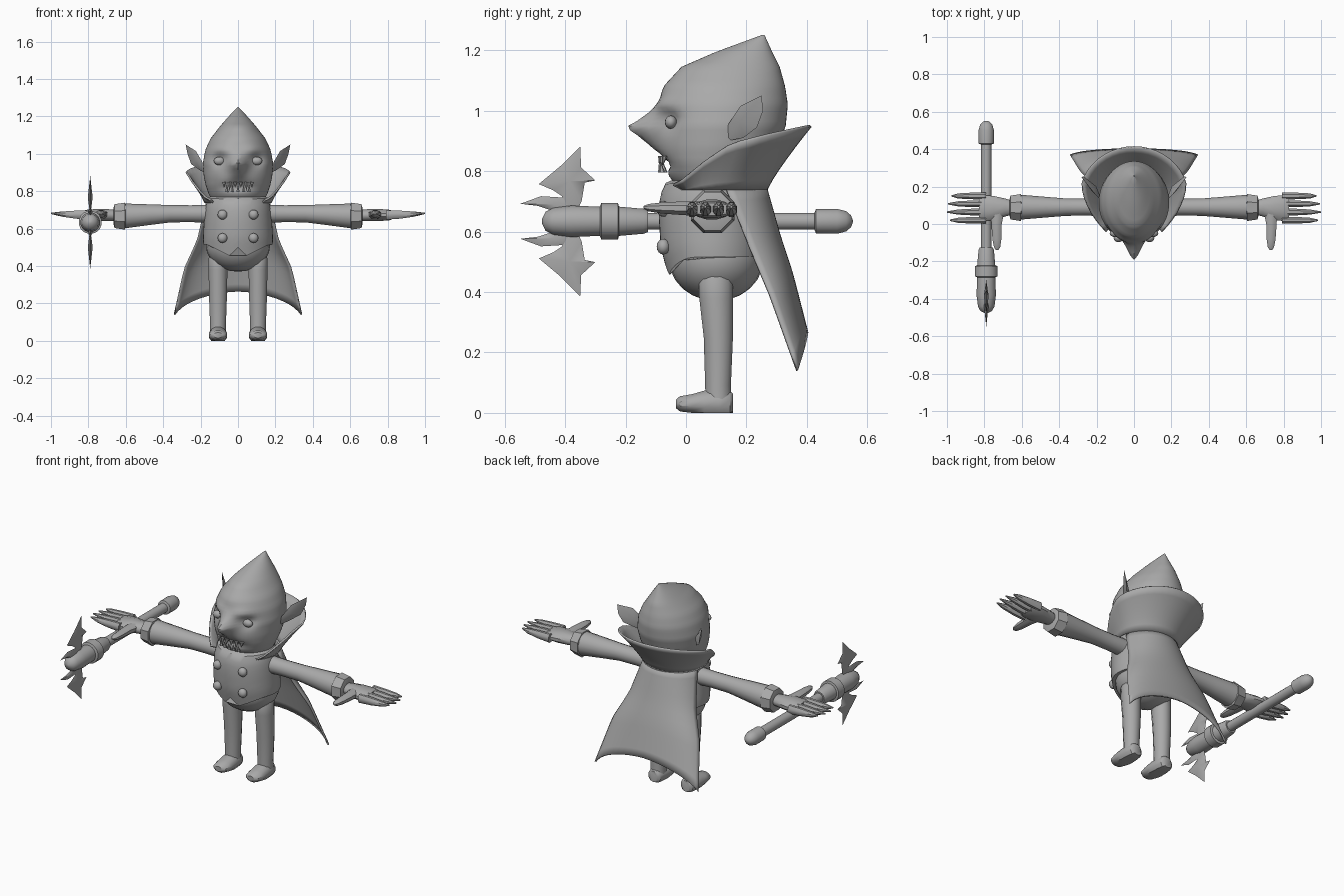
import bpy, bmesh, math
from mathutils import Vector

if "Cube" in bpy.data.objects:
    bpy.data.objects.remove(bpy.data.objects["Cube"])

grey = bpy.data.materials.new("plain_grey")
grey.diffuse_color = (0.4, 0.4, 0.4, 1)
grey.use_nodes = True
grey.node_tree.nodes["Principled BSDF"].inputs["Base Color"].default_value = grey.diffuse_color


def lerp(table, x):
    """Piecewise-linear lookup; returns the columns after the first."""
    if x <= table[0][0]:
        return table[0][1:]
    for a, b in zip(table, table[1:]):
        if x <= b[0]:
            k = (x - a[0]) / (b[0] - a[0])
            return tuple(p + (q - p) * k for p, q in zip(a[1:], b[1:]))
    return table[-1][1:]


def finish(name, bm):
    bmesh.ops.recalc_face_normals(bm, faces=bm.faces)
    me = bpy.data.meshes.new(name)
    bm.to_mesh(me)
    bm.free()
    ob = bpy.data.objects.new(name, me)
    bpy.context.collection.objects.link(ob)
    me.materials.append(grey)
    return ob


def grid(name, rows, closed=True, caps=True):
    """Skin rows of points into a surface."""
    bm = bmesh.new()
    vs = [[bm.verts.new(p) for p in r] for r in rows]
    n = len(rows[0])
    for a, b in zip(vs, vs[1:]):
        for i in range(n if closed else n - 1):
            j = (i + 1) % n
            bm.faces.new((a[i], a[j], b[j], b[i]))
    if closed and caps:
        bm.faces.new(vs[0])
        bm.faces.new(vs[-1])
    return finish(name, bm)


def tube(name, axis, stations, n=12):
    """Stations are (position, centre1, centre2, radius1, radius2)."""
    rows = []
    for t, c1, c2, r1, r2 in stations:
        row = []
        for i in range(n):
            a = math.tau * (i + 0.5) / n
            p, q = c1 + r1 * math.cos(a), c2 + r2 * math.sin(a)
            row.append({'X': (t, p, q), 'Y': (p, t, q), 'Z': (p, q, t)}[axis])
        rows.append(row)
    return grid(name, rows)


def ball(name, loc, radii, seg=16):
    bm = bmesh.new()
    bmesh.ops.create_uvsphere(bm, u_segments=seg, v_segments=seg // 2, radius=1)
    for v in bm.verts:
        v.co = Vector(loc) + Vector(a * b for a, b in zip(v.co, radii))
    return finish(name, bm)


def blade(name, outline, centre, thick):
    """Lens-shaped plate: an outline with a raised centre on both sides."""
    bm = bmesh.new()
    rim = [bm.verts.new(p) for p in outline]
    for s in (1, -1):
        c = bm.verts.new(Vector(centre) + s * Vector(thick))
        for i in range(len(rim)):
            bm.faces.new((rim[i], rim[(i + 1) % len(rim)], c))
    return finish(name, bm)


def bump(d, w):
    return math.exp(-(d / w) ** 2)


# Head with pointed crown, nose, eye sockets and mouth hollow
head = [(.74, -.02, .2, .13), (.78, -.055, .235, .155), (.83, -.085, .275, .172),
        (.88, -.095, .305, .183), (.95, -.1, .33, .188), (1.02, -.092, .337, .175),
        (1.08, -.075, .328, .148), (1.145, -.015, .31, .098), (1.195, .1, .285, .055),
        (1.25, .25, .26, .003)]
nose = [(.86, 0), (.89, .03), (.92, .065), (.945, .1), (.965, .065), (1.0, .02), (1.03, 0)]
rows = []
for k in range(35):
    z = .74 + .51 * k / 34
    yf, yb, hw = lerp(head, z)
    row = []
    for i in range(56):
        a = math.tau * i / 56
        x, y = hw * math.sin(a), (yf + yb) / 2 - (yb - yf) / 2 * math.cos(a)
        if math.cos(a) > 0:
            y -= lerp(nose, z)[0] * bump(x, .04)
            y += .03 * bump(abs(x) - .1, .035) * bump(z - .965, .035)
            y -= .015 * bump(abs(x) - .08, .05) * bump(z - 1.02, .025)
            y += .03 * bump(x, .085) * bump(z - .825, .022)
        row.append((x, y, z))
    rows.append(row)
grid("head", rows)

# Teeth: upper row hangs down, lower row points up
for i in range(6):
    x = -.075 + .03 * i
    y = -.083 + 2.2 * x * x
    big = .045 if i in (1, 4) else .03
    tube("upper_tooth", 'Z', [(.85, x, y, .012, .01), (.85 - big, x, y - .006, .001, .001)], 6)
    if i < 5:
        tube("lower_tooth", 'Z', [(.795, x + .015, y, .011, .01),
                                  (.83, x + .015, y - .006, .001, .001)], 6)

# Coat with a two-pointed front hem
coat = [(.455, -.06, .25, .182), (.55, -.084, .257, .187), (.65, -.09, .252, .181),
        (.72, -.086, .24, .174), (.765, -.065, .222, .16), (.79, 0, .2, .12)]
rows = []
for k in range(11):
    row = []
    for i in range(48):
        a = math.tau * i / 48
        x = .185 * math.sin(a)
        hem = .515
        if math.cos(a) > 0:
            hem = min(.515, .455 + max(.045 - abs(x), (abs(x) - .045) * .5) * 1.0)
        z = hem + (.79 - hem) * k / 10
        yf, yb, hw = lerp(coat, z)
        row.append((hw * math.sin(a), (yf + yb) / 2 - (yb - yf) / 2 * math.cos(a), z))
    rows.append(row)
grid("coat", rows)
ball("hips", (0, .1, .51), (.172, .157, .14), 24)

for s in (1, -1):
    ball("eye", (s * .1, -.05, .962), (.03, .02, .022))
    for z in (.675, .55):
        ball("button", (s * .083, -.075, z), (.026, .022, .026))

    # Ear
    blade("ear", [(s * x, y, z) for x, y, z in (
        (.28, .25, 1.05), (.225, .18, 1.015), (.19, .14, .955), (.175, .135, .9),
        (.2, .19, .91), (.25, .235, .945), (.27, .255, 1.0))],
        (s * .215, .19, .965), (s * .012, -.012, 0))

    # Sleeve, cuff and hand
    tube("sleeve", 'X', [(s * x, .09, z, r, r) for x, z, r in (
        (.13, .68, .05), (.25, .68, .046), (.36, .68, .047), (.47, .675, .056),
        (.61, .668, .068))], 16)
    tube("cuff", 'X', [(s * x, .088, .667, r, r) for x, r in (
        (.6, .06), (.605, .078), (.66, .069), (.665, .05))], 8)
    tube("palm", 'X', [(s * x, y, z, ry, rz) for x, y, z, ry, rz in (
        (.64, .088, .67, .035, .03), (.69, .088, .672, .05, .033),
        (.75, .085, .673, .067, .034), (.81, .085, .673, .072, .029),
        (.83, .085, .674, .066, .022))])
    for y, tip in ((.02, .985), (.064, 1.0), (.108, .995), (.15, .975)):
        tube("finger", 'X', [(s * .79, y, .673, .02, .027), (s * .87, y, .675, .019, .023),
                             (s * .94, y, .678, .015, .015), (s * tip, y, .682, .004, .004)], 8)
    tube("thumb", 'Y', [(.06, s * .73, .675, .038, .027), (0, s * .735, .677, .03, .025),
                        (-.08, s * .733, .678, .026, .02), (-.125, s * .732, .679, .018, .013),
                        (-.14, s * .732, .68, .006, .005)], 8)

    # Leg and flat-soled foot
    tube("leg", 'Z', [(z, s * .107, y, rx, ry) for z, y, rx, ry in (
        (.03, .108, .045, .045), (.09, .106, .044, .044), (.25, .107, .05, .05),
        (.38, .1, .052, .058), (.44, .098, .052, .058), (.47, .1, .04, .045))])
    foot = tube("foot", 'Y', [(y, s * .107, .03, rx, rz) for y, rx, rz in (
        (-.033, .022, .015), (-.02, .041, .026), (.02, .051, .033), (.06, .051, .045),
        (.11, .048, .05), (.145, .04, .045), (.156, .025, .035))])
    for v in foot.data.vertices:
        v.co.z = max(v.co.z, 0)

# Flared collar, open at the front
front_line = [(-.03, .755), (.06, .83), (.15, .89), (.27, .92), (.41, .95)]
rows = []
for k in range(7):
    t = k / 6
    row = []
    for i in range(33):
        u = i / 16 - 1
        a = u * math.radians(132)
        lower = Vector((.175 * math.sin(a), .1 + .165 * math.cos(a), .74))
        wide = .29 - .09 * max(0, abs(u) - .55) / .45
        y = .14 + .272 * math.cos(a)
        upper = Vector((wide * math.sin(a), y, lerp(front_line, y)[0]))
        p = lower.lerp(upper, t ** 1.15)
        p.z = lower.z + (upper.z - lower.z) * t
        row.append(p)
    rows.append(row)
collar = grid("collar", rows, closed=False)

# Cape: height fraction -> half width, side y, centre y
cape_shape = [(0, .165, .13, .262), (.35, .215, .215, .31), (.6, .285, .28, .35),
              (1, .34, .368, .4)]
rows = []
for k in range(13):
    t = k / 12
    hw, ye, yc = lerp(cape_shape, t)
    row = []
    for i in range(21):
        u = i / 10 - 1
        end = .265 - .125 * abs(u) ** 1.7
        row.append((hw * math.sin(u * 1.25) / math.sin(1.25),
                    yc - (yc - ye) * u * u, .75 + (end - .75) * t))
    rows.append(row)
cape = grid("cape", rows, closed=False)
for ob in (collar, cape):
    mod = ob.modifiers.new("thickness", 'SOLIDIFY')
    mod.thickness = .01
    mod.offset = 0

# Staff: shaft, end knob, socket, band and rounded head
SX, SZ = -.79, .634


def staff_part(name, profile, n=16):
    tube(name, 'Y', [(y, SX, SZ, r, r) for y, r in profile], n)


staff_part("staff_shaft", [(.45, .028), (-.15, .028)])
staff_part("staff_knob", [(.425, .028), (.43, .041), (.5, .042), (.53, .034), (.546, .02), (.552, .004)])
staff_part("staff_socket", [(-.125, .036), (-.14, .042), (-.23, .05)])
staff_part("staff_band", [(-.222, .05), (-.225, .062), (-.28, .062), (-.285, .05)])
staff_part("staff_head", [(-.28, .049), (-.38, .053), (-.44, .045), (-.465, .032), (-.477, .006)])

# Thin blades above and below the staff head
axe = ((-.35, .88), (-.347, .81), (-.3, .767), (-.335, .76), (-.345, .70), (-.36, .665),
       (-.4, .665), (-.41, .715), (-.44, .735), (-.487, .755), (-.415, .815))
barb = ((-.548, .69), (-.48, .715), (-.4, .71), (-.36, .67), (-.42, .66), (-.49, .683))
for s in (1, -1):
    def flip(y, z):
        return (SX, y, SZ + s * (z - .632))
    blade("axe_blade", [flip(*p) for p in axe], flip(-.385, .765), (.013, 0, 0))
    blade("barb", [flip(*p) for p in barb], flip(-.44, .688), (.012, 0, 0))

# Smooth shading with sharp edges kept
for ob in bpy.data.objects:
    ob.select_set(True)
bpy.context.view_layer.objects.active = cape
bpy.ops.object.shade_smooth_by_angle(angle=math.radians(40))
